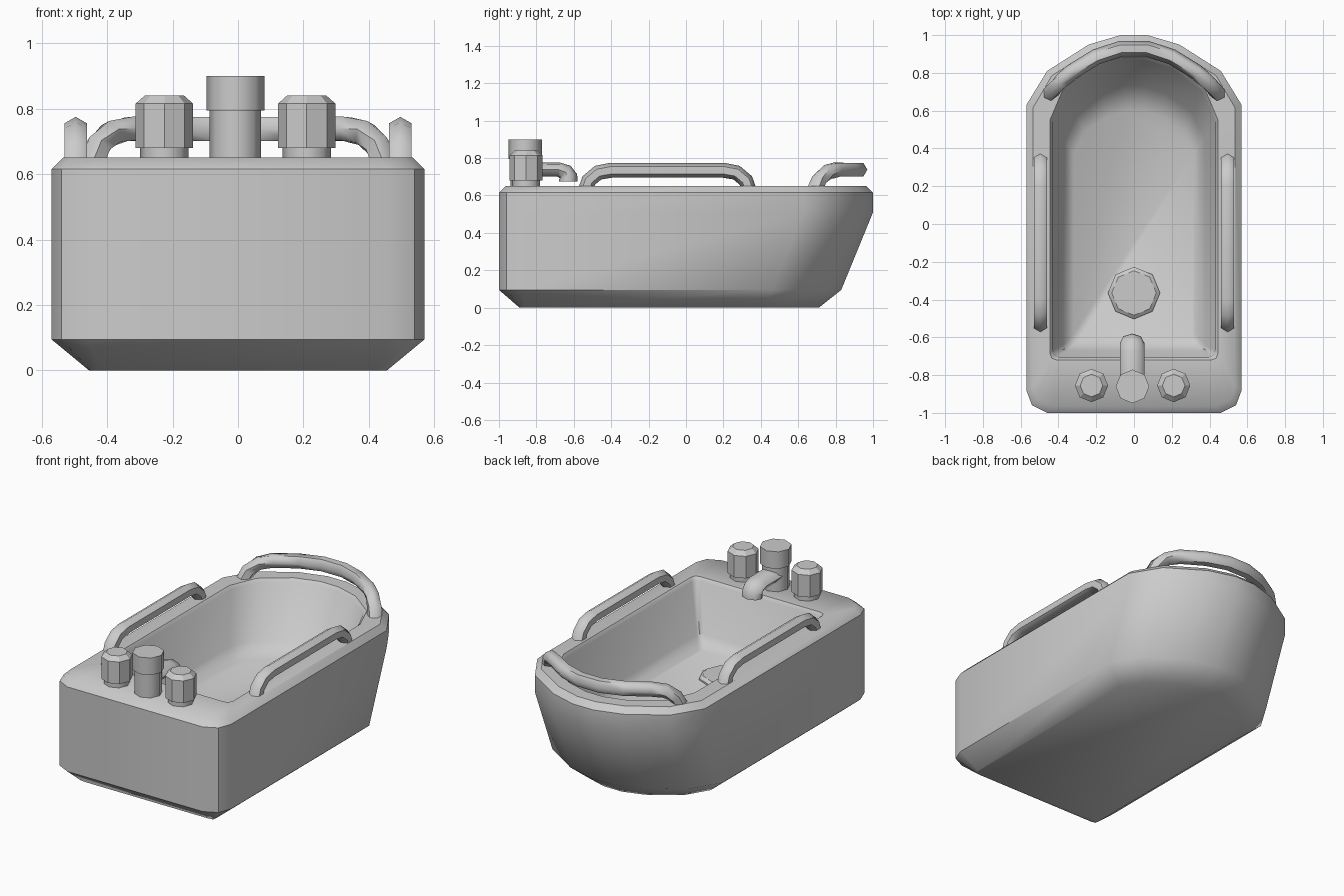
import bpy, bmesh, math
from mathutils import Vector

if "Cube" in bpy.data.objects:
    bpy.data.objects.remove(bpy.data.objects["Cube"])


def loft(name, loops, angle=35):
    """Skin a stack of equal-length closed loops and cap both ends."""
    bm = bmesh.new()
    rings = [[bm.verts.new(p) for p in loop] for loop in loops]
    n = len(rings[0])
    for a, b in zip(rings, rings[1:]):
        for i in range(n):
            j = (i + 1) % n
            bm.faces.new((a[i], a[j], b[j], b[i]))
    bm.faces.new(rings[0])
    bm.faces.new(rings[-1])
    bmesh.ops.recalc_face_normals(bm, faces=bm.faces)
    me = bpy.data.meshes.new(name)
    bm.to_mesh(me)
    bm.free()
    ob = bpy.data.objects.new(name, me)
    bpy.context.collection.objects.link(ob)
    bpy.ops.object.select_all(action='DESELECT')
    ob.select_set(True)
    bpy.context.view_layer.objects.active = ob
    bpy.ops.object.shade_smooth_by_angle(angle=math.radians(angle))
    return ob


def lathe(name, x, y, profile, sides=8, angle=30):
    """Turned part from (radius, z) pairs."""
    loops = [[(x + r * math.cos(2 * math.pi * i / sides),
               y + r * math.sin(2 * math.pi * i / sides), z) for i in range(sides)]
             for r, z in profile]
    return loft(name, loops, angle)


def tube(name, path, ref, rn, rb, sides=6, phase=0.0):
    """Sweep an elliptical section along a path; rn is a radius or one per point."""
    pts = [Vector(p) for p in path]
    radii = rn if isinstance(rn, list) else [rn] * len(pts)
    loops = []
    for i, p in enumerate(pts):
        t = Vector()
        if i > 0:
            t += (p - pts[i - 1]).normalized()
        if i < len(pts) - 1:
            t += (pts[i + 1] - p).normalized()
        t.normalize()
        n = t.cross(Vector(ref)).normalized()
        b = t.cross(n)
        loops.append([p + n * radii[i] * math.cos(a) + b * rb * math.sin(a)
                      for a in (phase + 2 * math.pi * k / sides for k in range(sides))])
    return loft(name, loops, 60)


def outline(half, z):
    """Mirror a right-half plan outline into a closed loop at height z."""
    return [(x, y, z) for x, y in half] + [(-x, y, z) for x, y in reversed(half)]


# Tub plan outlines (right half, front to back)
rim = [(.46, -1), (.54, -.96), (.57, -.88), (.57, .63), (.46, .81), (.24, .95), (.07, 1)]
low = rim[:3] + [(x, y - .17) for x, y in rim[3:]]
base = [(.42, -.89), (.45, -.885), (.455, -.86), (.455, .41), (.37, .55), (.19, .67), (.06, .71)]
lip = [(.43, -.965), (.51, -.93), (.535, -.86), (.535, .615), (.435, .785), (.225, .918), (.065, .965)]
mouth = [(.41, -.72), (.435, -.71), (.445, -.685), (.445, .55), (.375, .715), (.21, .84), (.06, .885)]
wall = [(.395, -.705), (.42, -.695), (.43, -.67), (.43, .545), (.36, .70), (.20, .825), (.06, .865)]
deep = [(.35, -.67), (.37, -.66), (.375, -.64), (.375, .45), (.31, .59), (.17, .69), (.05, .73)]
floor = [(.29, -.61), (.31, -.60), (.32, -.58), (.32, .38), (.26, .49), (.14, .57), (.04, .60)]
loft("tub", [outline(h, z) for h, z in (
    (base, 0), (low, .095), (rim, .51), (rim, .615), (lip, .65),
    (mouth, .65), (wall, .63), (deep, .33), (floor, .27))], 42)

# Drain in the tub floor
lathe("drain", 0, -.365, [(.138, .25), (.138, .28), (.118, .295)])

# Side grab handles
half = [(.44, .62), (.42, .68), (.37, .722), (.30, .735)]
bar = [(-.1 - d, z) for d, z in half] + [(-.1 + d, z) for d, z in reversed(half)]
for side, sx in (("left", -1), ("right", 1)):
    tube("handle_" + side, [(sx * .496, y, z) for y, z in bar], (1, 0, 0), .04, .04)

# Curved back handle
arc = [(.45, .685, .62), (.428, .712, .685), (.388, .755, .724), (.33, .805, .738),
       (.2, .885, .738), (.07, .928, .738)]
tube("handle_back", arc + [(-x, y, z) for x, y, z in reversed(arc)],
     (0, 1, 0), .042, .042, phase=math.pi / 6)

# Tap knobs
for side, x in (("left", -.225), ("right", .21)):
    lathe("tap_stem_" + side, x, -.855, [(.074, .63), (.074, .70)], angle=50)
    lathe("tap_knob_" + side, x, -.855, [(.088, .68), (.088, .815), (.06, .84)])

# Faucet column, cap and spout
lathe("faucet_column", -.008, -.86, [(.079, .63), (.079, .81)], angle=50)
lathe("faucet_cap", -.008, -.86, [(.089, .795), (.089, .90)], angle=50)
spout = [(-.86, .738), (-.68, .738), (-.645, .725), (-.63, .70), (-.63, .675)]
tube("faucet_spout", [(-.01, y, z) for y, z in spout], (1, 0, 0),
     [.038, .038, .044, .05, .05], .065, sides=8)
